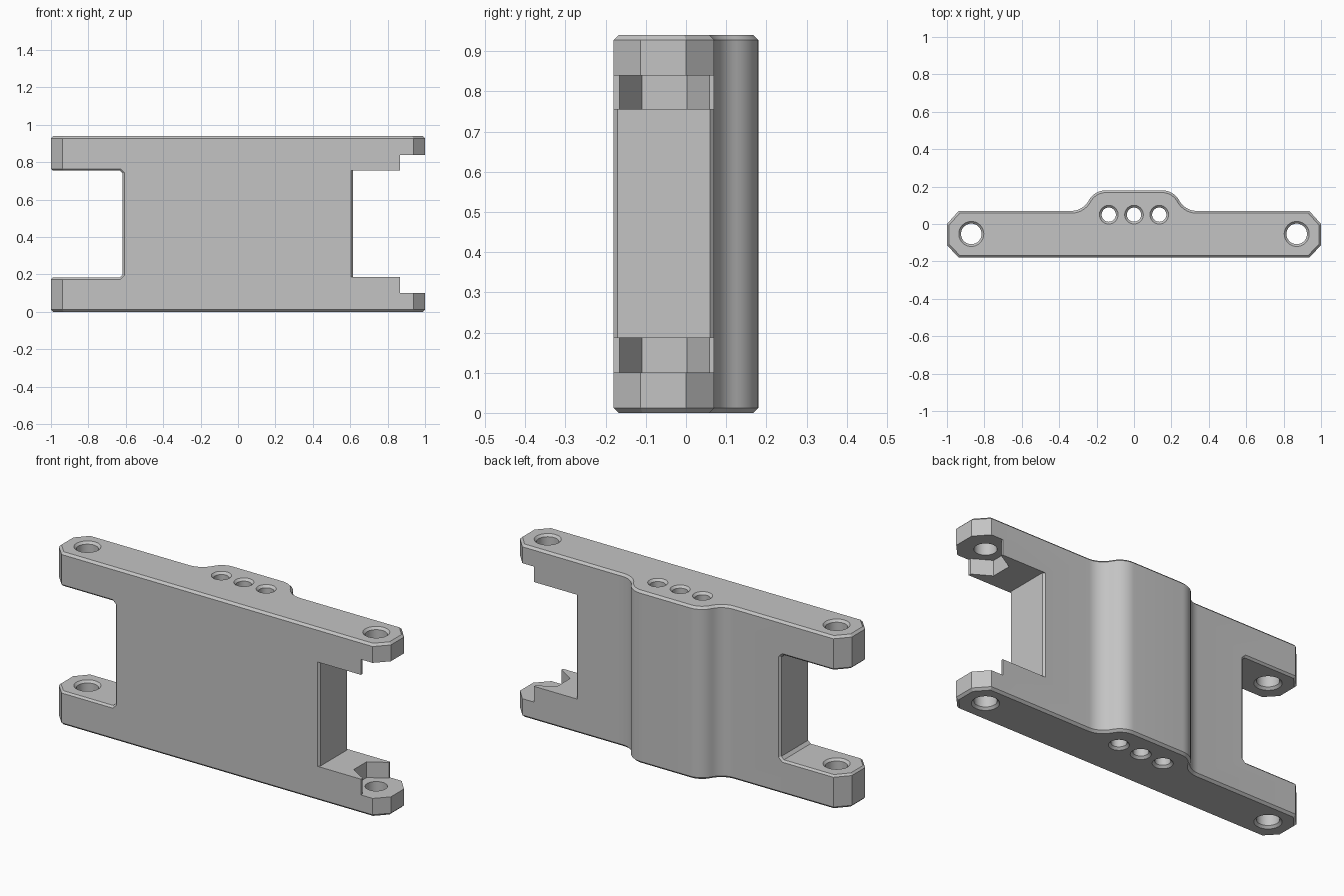
import bpy, bmesh
from math import sin, cos, pi, radians
from mathutils import Vector

if "Cube" in bpy.data.objects:
    bpy.data.objects.remove(bpy.data.objects["Cube"], do_unlink=True)

H = 0.94                      # height
FRONT, BACK, BULGE = -0.18, 0.07, 0.18
LOW, HIGH = 0.187, 0.755      # inner faces of the arms
HOLE_X, HOLE_Y = 0.87, -0.053
CH = 0.012                    # chamfer

grey = bpy.data.materials.new("plain grey")
grey.use_nodes = True
grey.diffuse_color = (0.55, 0.55, 0.55, 1)
grey.node_tree.nodes["Principled BSDF"].inputs["Base Color"].default_value = (0.55, 0.55, 0.55, 1)


def make_object(name, bm):
    bmesh.ops.recalc_face_normals(bm, faces=bm.faces)
    mesh = bpy.data.meshes.new(name)
    bm.to_mesh(mesh)
    bm.free()
    obj = bpy.data.objects.new(name, mesh)
    mesh.materials.append(grey)
    bpy.context.collection.objects.link(obj)
    return obj


def prism(points, direction):
    """Extrude a closed outline of 3D points along a direction."""
    bm = bmesh.new()
    face = bm.faces.new([bm.verts.new(p) for p in points])
    out = bmesh.ops.extrude_face_region(bm, geom=[face])
    verts = [g for g in out["geom"] if isinstance(g, bmesh.types.BMVert)]
    bmesh.ops.translate(bm, verts=verts, vec=direction)
    return bm


def lathe(x, y, profile, sides=40):
    """Closed turned solid from (radius, height) pairs."""
    bm = bmesh.new()
    rings = [[bm.verts.new((x + r * cos(2 * pi * i / sides), y + r * sin(2 * pi * i / sides), z))
              for i in range(sides)] for r, z in profile]
    for a, b in zip(rings, rings[1:]):
        for i in range(sides):
            j = (i + 1) % sides
            bm.faces.new((a[i], a[j], b[j], b[i]))
    bm.faces.new(rings[0])
    bm.faces.new(rings[-1])
    return bm


def cut(target, bm, name):
    """Subtract a cutter, then discard it."""
    cutter = make_object(name, bm)
    mod = target.modifiers.new(name, "BOOLEAN")
    mod.operation, mod.solver, mod.object = "DIFFERENCE", "EXACT", cutter
    graph = bpy.context.evaluated_depsgraph_get()
    mesh = bpy.data.meshes.new_from_object(target.evaluated_get(graph))
    target.modifiers.clear()
    target.data = mesh
    bpy.data.objects.remove(cutter, do_unlink=True)


def countersunk(x, y, r, z0, z1, flare0, flare1):
    """Hole cutter from z0 to z1 with optional flared mouths."""
    profile = [(r, z0 - 0.03), (r, z1 + 0.03)]
    if flare0:
        profile[:1] = [(r + 2 * CH, z0 - CH), (r, z0 + CH)]
    if flare1:
        profile[-1:] = [(r, z1 - CH), (r + 2 * CH, z1 + CH)]
    return lathe(x, y, profile)


# Body outline, right half: clipped end, then an S-curve up to the bulge
half = [(0.937, FRONT), (1, -0.113), (1, 0), (0.937, BACK)]
x_out, x_in = 0.335, 0.15
rise, run = BULGE - BACK, x_out - x_in
theta = 2 * math_angle if (math_angle := Vector((run, rise)).angle_signed(Vector((1, 0)))) > 0 \
    else -2 * math_angle
radius = run / (2 * sin(theta))
steps = 10
angles = [theta * i / steps for i in range(steps + 1)]
half += [(x_out - radius * sin(a), BACK + radius * (1 - cos(a))) for a in angles]
half += [(x_in + radius * sin(a), BULGE - radius * (1 - cos(a))) for a in reversed(angles[:-1])]
outline = half + [(-x, y) for x, y in reversed(half)]

bm = prism([(x, y, 0) for x, y in outline], (0, 0, H))
rims = [e for e in bm.edges if abs(e.verts[0].co.z - e.verts[1].co.z) < 1e-5]
bmesh.ops.bevel(bm, geom=rims, offset=CH, segments=1, affect="EDGES")
body = make_object("hinge_body", bm)

# Opening at -x, with clipped inner corners
c = 0.015
notch = [(-1.2, LOW - 0.003), (-0.617 - c, LOW - 0.003), (-0.617, LOW - 0.003 + c),
         (-0.617, HIGH - c), (-0.617 - c, HIGH), (-1.2, HIGH)]
cut(body, prism([(x, -0.4, z) for x, z in notch], (0, 0.8, 0)), "left_opening")

# Chamfer the rim of that opening
bm = bmesh.new()
bm.from_mesh(body.data)
bmesh.ops.remove_doubles(bm, verts=bm.verts, dist=1e-5)


def on_rim(e):
    a, b = (v.co for v in e.verts)
    inside = all(p.x < -0.6 and LOW - 0.01 < p.z < HIGH + 0.005 for p in (a, b))
    crossing = abs(a.y - b.y) > 0.15 and a.x > -0.7
    return inside and not crossing


bmesh.ops.bevel(bm, geom=[e for e in bm.edges if on_rim(e)], offset=0.01,
                segments=1, affect="EDGES")
bm.to_mesh(body.data)
bm.free()

# Opening at +x, flared at its front and back edges
flare = [(1.2, FRONT - 0.02), (1.2, BACK + 0.02), (0.585, BACK + 0.02),
         (0.615, BACK - 0.01), (0.615, FRONT + 0.01), (0.585, FRONT - 0.02)]
cut(body, prism([(x, y, LOW) for x, y in flare], (0, 0, HIGH - LOW)), "right_opening")

# Half-hexagon pockets open to the +x end
hex_r = 0.112
side = hex_r * cos(radians(30))
pocket = [(1.2, -0.4), (1.2, 0.3), (HOLE_X - 0.003, 0.3), (HOLE_X - 0.003, HOLE_Y + hex_r),
          (HOLE_X - side, HOLE_Y + hex_r / 2), (HOLE_X - side, HOLE_Y - hex_r / 2),
          (HOLE_X - 0.003, HOLE_Y - hex_r), (HOLE_X - 0.003, -0.4)]
for z0, z1 in ((0.101, LOW + 0.05), (HIGH - 0.05, H - 0.101)):
    cut(body, prism([(x, y, z0) for x, y in pocket], (0, 0, z1 - z0)), "hex_pocket")

# Pin holes in the arms
for z0, z1, lower in ((0, LOW - 0.003, True), (HIGH, H, False)):
    cut(body, countersunk(-HOLE_X, HOLE_Y, 0.055, z0, z1, True, True), "pin_hole")
    cut(body, countersunk(HOLE_X, HOLE_Y, 0.055, z0, z1, lower, not lower), "pin_hole")

# Three long holes through the bulge
for x in (-0.135, 0, 0.135):
    cut(body, countersunk(x, 0.05, 0.038, 0, H, True, True), "long_hole")

# Smooth the curved walls, keep the crisp edges
bpy.ops.object.select_all(action="DESELECT")
body.select_set(True)
bpy.context.view_layer.objects.active = body
bpy.ops.object.shade_smooth_by_angle(angle=radians(25))
